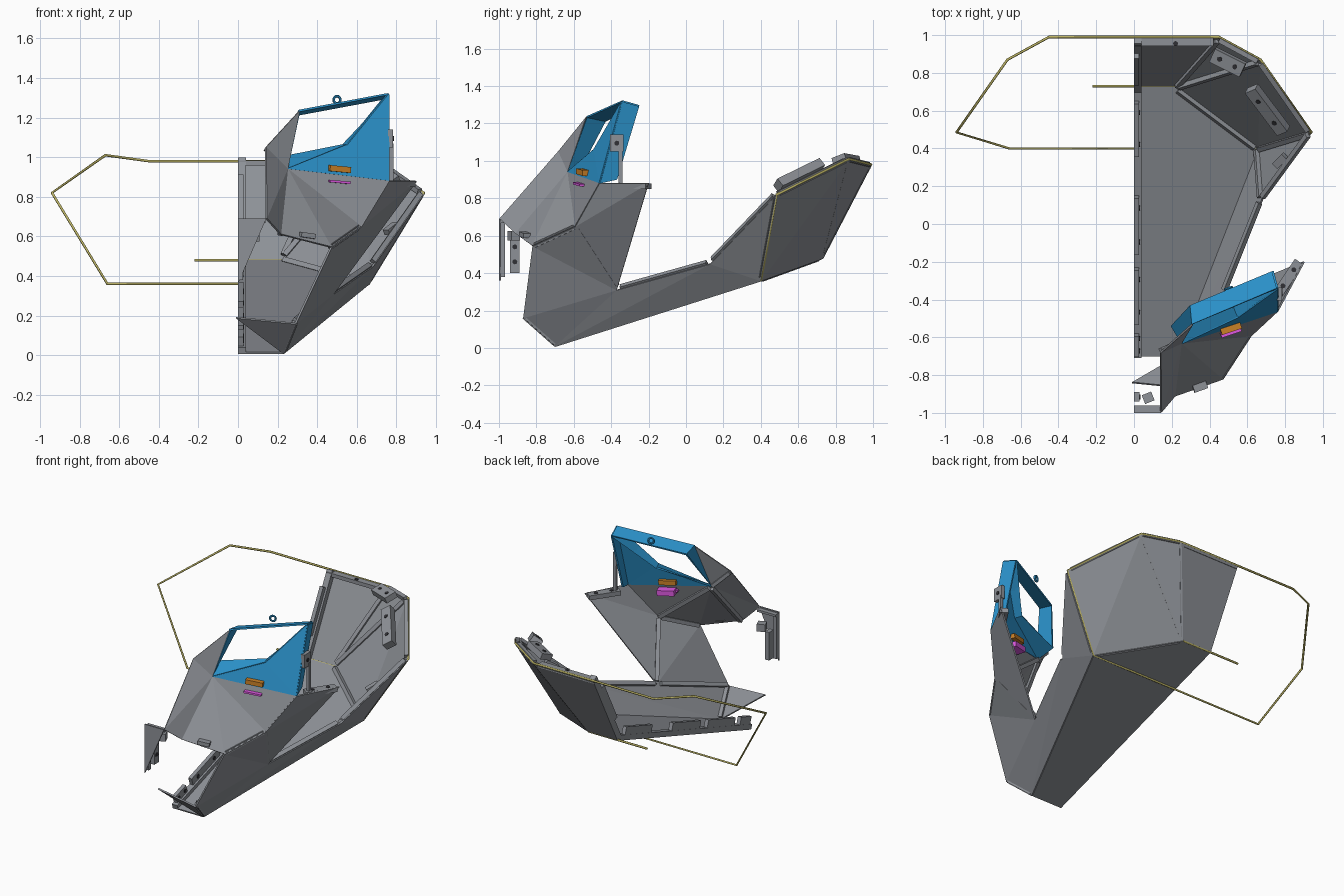
import bpy, bmesh, math
from mathutils import Vector, Matrix

if "Cube" in bpy.data.objects:
    bpy.data.objects.remove(bpy.data.objects["Cube"])


def mat(name, rgb):
    m = bpy.data.materials.new(name)
    m.diffuse_color = (*rgb, 1)
    m.use_nodes = True
    m.node_tree.nodes["Principled BSDF"].inputs["Base Color"].default_value = m.diffuse_color
    return m


GREY = mat("shell grey", (0.27, 0.285, 0.31))
DARK = mat("hole dark grey", (0.03, 0.03, 0.035))
BLUE = mat("visor blue", (0.025, 0.30, 0.62))
YELLOW = mat("wire yellow", (0.50, 0.45, 0.13))
ORANGE = mat("orange", (0.60, 0.22, 0.02))
PURPLE = mat("purple", (0.72, 0.10, 0.75))

# Corner points of the half shell
P = {k: Vector(v) for k, v in dict(
    c0=(0, -.70, .01), c1=(0, .73, .48), c2=(0, .99, .98),      # centre seam
    A=(.45, .99, .98), B=(.67, .87, 1.01), C=(.94, .485, .82), D=(.66, .40, .36),
    G=(.22, .73, .48), E=(.23, -.70, .01), H=(.68, .13, .45), I=(.48, -.37, .31),
    J=(.29, -.87, .16), K=(-.01, -.84, .19), L=(.47, -.82, .545),
    O=(.62, -.59, .65), N=(.76, -.46, .88), M=(.90, -.20, .88),
    n0=(0, -.995, .69), n1=(0, -.995, .36), p=(.143, -.995, .69),
    Q=(.215, -.91, .61), R=(.25, -.63, .94), S=(.14, -.68, 1.05), T=(.31, -.53, 1.235),
    U=(.76, -.34, 1.32), V=(.55, -.49, 1.06),
    Tb=(.30, -.43, 1.215), Rb=(.20, -.54, 1.0), Ub=(.735, -.25, 1.295),
    Nb=(.735, -.37, .90), Vb=(.53, -.44, 1.06)).items()}


def finish(name, bm, m):
    me = bpy.data.meshes.new(name)
    bm.to_mesh(me)
    bm.free()
    me.materials.append(m)
    ob = bpy.data.objects.new(name, me)
    bpy.context.collection.objects.link(ob)
    return ob


def panels(name, faces, m=GREY, thick=.01):
    """Flat sheet panels joining the named corners."""
    bm = bmesh.new()
    vs = {}
    for f in faces:
        keys = f.split()
        for k in keys:
            if k not in vs:
                vs[k] = bm.verts.new(P[k])
        bm.faces.new([vs[k] for k in keys])
    bmesh.ops.recalc_face_normals(bm, faces=bm.faces)
    ob = finish(name, bm, m)
    mod = ob.modifiers.new("sheet", 'SOLIDIFY')
    mod.thickness, mod.offset = thick, 0
    return ob


def frame(a, b, up):
    d = (b - a).normalized()
    s = d.cross(up).normalized()
    return Matrix((d, s, s.cross(d))).transposed()


def beam(name, a, b, w, h, up=(0, 0, 1), m=GREY, lift=0):
    """Box from a to b, w across, h along the up side, raised by lift."""
    a, b, up = Vector(a), Vector(b), Vector(up)
    r = frame(a, b, up)
    c = (a + b) / 2 + r.col[2] * lift
    bm = bmesh.new()
    bmesh.ops.create_cube(bm, size=1, matrix=Matrix.Translation(c) @ r.to_4x4()
                          @ Matrix.Diagonal(((b - a).length, w, h, 1)))
    return finish(name, bm, m)


def strut(name, a, b, w=.03, s=0.0, e=1.0):
    """Reinforcing rail on the inner side of a seam."""
    a, b = P[a], P[b]
    a, b = a.lerp(b, s), a.lerp(b, e)
    inside = Vector((.15, 0, .75)) - (a + b) / 2
    return beam(name, a, b, w, w, inside, lift=w / 2)


def disc(name, c, n, r=.013, m=DARK, depth=.006):
    bm = bmesh.new()
    rot = Vector(n).to_track_quat('Z', 'Y').to_matrix().to_4x4()
    bmesh.ops.create_cone(bm, cap_ends=True, segments=12, radius1=r, radius2=r,
                          depth=depth, matrix=Matrix.Translation(c) @ rot)
    return finish(name, bm, m)


def bracket(name, a, b, w, h, up, lift):
    """Mounting block with two screw holes."""
    a, b = Vector(a), Vector(b)
    beam(name, a, b, w, h, up, lift=lift)
    n = frame(a, b, Vector(up)).col[2]
    for t in (.25, .75):
        disc(name + "_hole", a.lerp(b, t) + n * (lift + h / 2), n)


def wire(name, pts, closed):
    cu = bpy.data.curves.new(name, 'CURVE')
    cu.dimensions = '3D'
    cu.bevel_depth, cu.bevel_resolution = .007, 1
    sp = cu.splines.new('POLY')
    sp.points.add(len(pts) - 1)
    for q, c in zip(sp.points, pts):
        q.co = (*c, 1)
    sp.use_cyclic_u = closed
    cu.materials.append(YELLOW)
    bpy.context.collection.objects.link(bpy.data.objects.new(name, cu))


# Shell sheets
panels("base_plate", ["c0 E D G c1"])
panels("rear_panels", ["c1 G A c2", "G B A", "G D B", "D C B"])
panels("side_panels", ["E I H", "E H D", "H C D", "E J I", "J L I", "L O I", "O M I", "O N M"])
panels("chin_plate", ["K J E"])
panels("nose_plate", ["n0 p n1"])
panels("face_panels", ["p Q R", "p R S", "Q L R", "L O R", "O N R", "S R T"])

# Blue visor frame with its backward rims
panels("visor_plate", ["R N V", "N U V"], BLUE, .012)
panels("visor_rim", ["T U Ub Tb", "R T Tb Rb", "N U Ub Nb", "R V Vb Rb", "V U Ub Vb"], BLUE, .012)
bpy.ops.mesh.primitive_torus_add(location=(.5, -.34, 1.29), rotation=(math.pi / 2, 0, .35),
                                 major_radius=.018, minor_radius=.007,
                                 major_segments=16, minor_segments=6)
bpy.context.object.name = "visor_ring"
bpy.context.object.data.materials.append(BLUE)

# Hinge post beside the visor
beam("hinge_post", (.775, -.35, .87), (.775, -.35, 1.07), .02, .02, (0, 1, 0))
beam("hinge_block", (.77, -.37, 1.05), (.77, -.37, 1.14), .025, .07, (0, 1, 0))
disc("hinge_hole", (.784, -.37, 1.095), (1, 0, 0))
bracket("cheek_bracket", (.76, -.37, .865), (.875, -.2, .865), .055, .03, (0, 0, 1), 0)

# Coloured slots and the blocks behind them
beam("orange_block", (.455, -.555, .945), (.56, -.52, .935), .07, .03, m=ORANGE)
beam("purple_block", (.455, -.575, .88), (.56, -.54, .87), .06, .012, m=PURPLE)
beam("purple_box", (.455, -.535, .88), (.56, -.50, .87), .06, .035, m=PURPLE)
beam("lower_slot", (.315, -.875, .61), (.385, -.85, .60), .04, .025)

# Inner rails along the seams
for i, (a, b) in enumerate(["GA", "GB", "GD", "DH", "DC", "HI", "IO", "IJ", "LO",
                            "JE", "CB", "BA", "HC"]):
    strut("seam_rail_%d" % (i + 1), a, b, .026, .04, .96)
strut("brow_rail", "R", "O", .026, .03, .97)
strut("nose_rail", "R", "Q", .026, .03, .97)
strut("temple_rail", "R", "S", .022, .05, .95)

# Centre seam flange with bolt tabs
d, e = P["c0"], P["c1"]
off = Vector((.02, 0, 0))
beam("centre_flange", d + off, e + off, .04, .03, lift=.015)
beam("rear_flange", e + off, P["c2"] + off, .04, .04, (0, -1, .5), lift=.02)
for y0, y1 in ((-.68, -.57), (-.51, -.22), (-.14, .16), (.38, .66)):
    t0, t1 = ((y - d.y) / (e.y - d.y) for y in (y0, y1))
    a, b = d.lerp(e, t0) + off * .7, d.lerp(e, t1) + off * .7
    beam("centre_tab", a, b, .026, .08, lift=.04)
    for t in (.2, .8):
        disc("tab_hole", a.lerp(b, t) + Vector((.014, -.015, .05)), (1, 0, 0))
a, b = e.lerp(P["c2"], .25), e.lerp(P["c2"], .8)
beam("rear_tab", a + off * .7, b + off * .7, .026, .07, (0, -1, .5), lift=.035)

# Rear top flange and rim brackets
beam("top_flange", (0, .965, .97), (.42, .965, .97), .045, .025)
disc("top_hole", (.22, .955, .985), (0, 0, 1))
bracket("rim_bracket_side", (.63, .735, .955), (.80, .51, .845), .07, .05, (-.5, -.3, .9), .03)
bracket("rim_bracket_back", (.42, .90, .985), (.58, .82, 1.0), .08, .04, (-.2, -.3, 1), .01)
beam("hinge_lug", (.75, .31, .62), (.80, .36, .66), .04, .03)

# Nose mounting tabs
beam("nose_tab", (.015, -.915, .40), (.015, -.915, .59), .03, .05, (0, 1, 0))
for z in (.46, .54):
    disc("nose_hole", (.031, -.915, z), (1, 0, 0))
beam("nose_lug", (.05, -.93, .60), (.10, -.91, .60), .05, .05)
beam("nose_flange", (0, -.975, .675), (.14, -.975, .675), .03, .015)
beam("nose_edge", (.012, -.98, .38), (.012, -.98, .68), .024, .025, (0, 1, 0))

# Yellow boundary wires
side = [P[k] for k in "ABCD"]
wire("rim_wire", side + [Vector((-v.x, v.y, v.z)) for v in reversed(side)], True)
wire("base_wire", [(-.22, .73, .48), (.22, .73, .48)], False)
